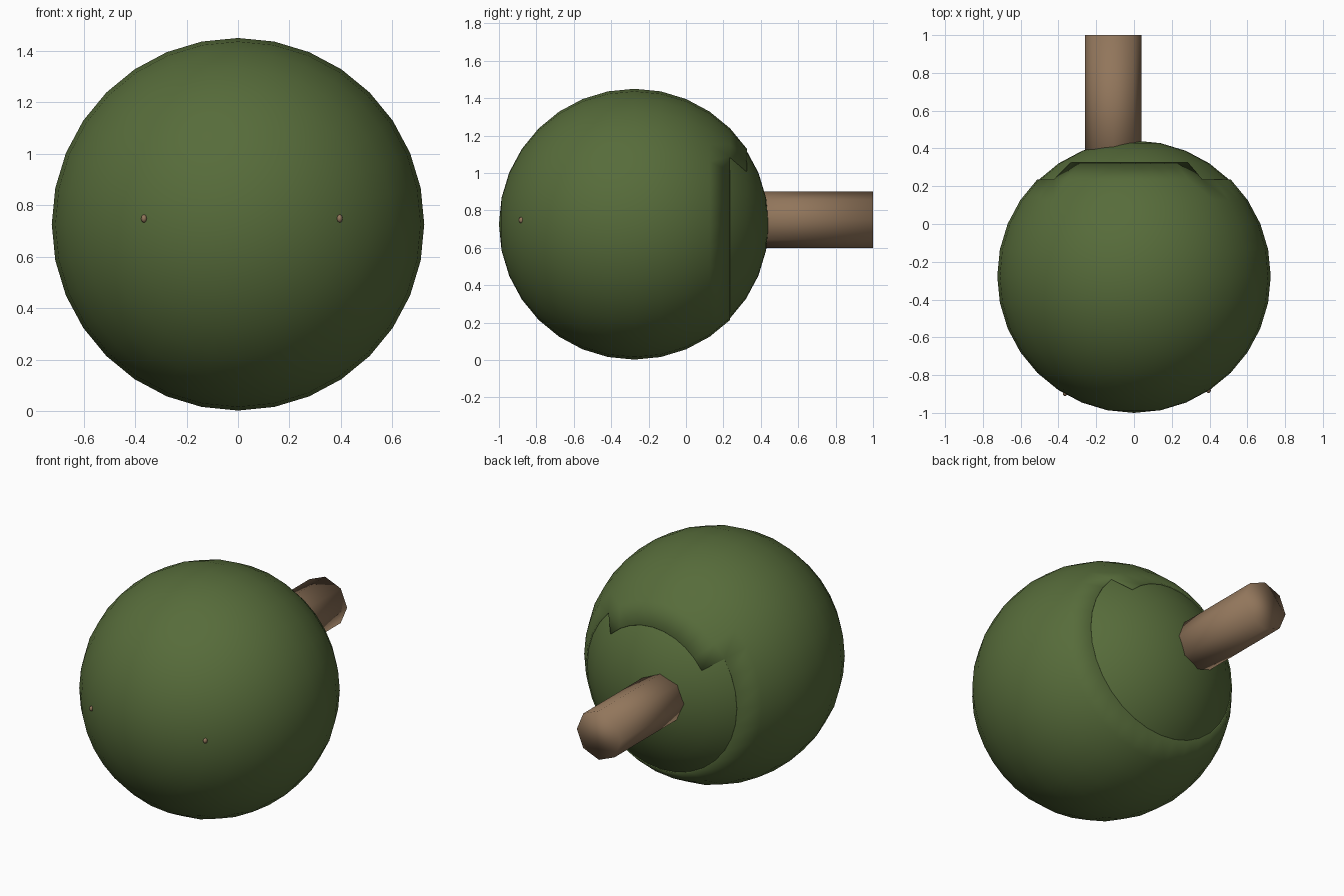
import bpy, bmesh, math
from mathutils import Matrix, Vector

if "Cube" in bpy.data.objects:
    bpy.data.objects.remove(bpy.data.objects["Cube"])

CENTRE = Vector((0, -0.276, 0.726))
R = 0.724


def material(name, rgb):
    m = bpy.data.materials.new(name)
    m.diffuse_color = (*rgb, 1)
    m.use_nodes = True
    m.node_tree.nodes["Principled BSDF"].inputs["Base Color"].default_value = m.diffuse_color
    return m


green = material("olive green", (0.095, 0.150, 0.043))
brown = material("wood brown", (0.285, 0.180, 0.105))


def finish(bm, name, mat):
    bmesh.ops.recalc_face_normals(bm, faces=bm.faces)
    for f in bm.faces:
        f.smooth = True
    me = bpy.data.meshes.new(name)
    bm.to_mesh(me)
    bm.free()
    me.materials.append(mat)
    ob = bpy.data.objects.new(name, me)
    bpy.context.collection.objects.link(ob)
    return ob


def ball(radius, segments=32, rings=16):
    # sphere with its poles on the y axis
    bm = bmesh.new()
    bmesh.ops.create_uvsphere(bm, u_segments=segments, v_segments=rings, radius=radius,
                              matrix=Matrix.Rotation(-math.pi / 2, 4, 'X'))
    return bm


# inner ball, seen through the opening at the back
inner = finish(ball(R - 0.006), "inner_ball", green)
inner.location = CENTRE

# outer shell with a stepped opening: one ring smaller across the top
bm = ball(R)
opening = []
for f in bm.faces:
    c = f.calc_center_median()
    polar = math.degrees(math.acos(c.y / c.length))
    around = math.degrees(math.atan2(c.z, c.x))
    if polar < (33.75 if 45 < around < 146.25 else 45):
        opening.append(f)
bmesh.ops.delete(bm, geom=opening, context='FACES')
shell = finish(bm, "outer_shell", green)
shell.location = CENTRE
thick = shell.modifiers.new("thickness", 'SOLIDIFY')
thick.thickness = 0.012
thick.offset = -1

# eight-sided stub sticking out of the back
bm = bmesh.new()
bmesh.ops.create_cone(bm, cap_ends=True, segments=8, radius1=0.15, radius2=0.15, depth=0.8,
                      matrix=Matrix.Rotation(-math.pi / 2, 4, 'X'))
stub = finish(bm, "back_stub", brown)
stub.location = (-0.11, 0.6, 0.75)

# two tiny bumps at the front
for name, x, y in (("left_bump", -0.365, -0.896), ("right_bump", 0.395, -0.880)):
    bump = finish(ball(0.015, 8, 6), name, brown)
    bump.scale = (0.8, 1, 1.1)
    bump.location = (x, y, 0.748)
